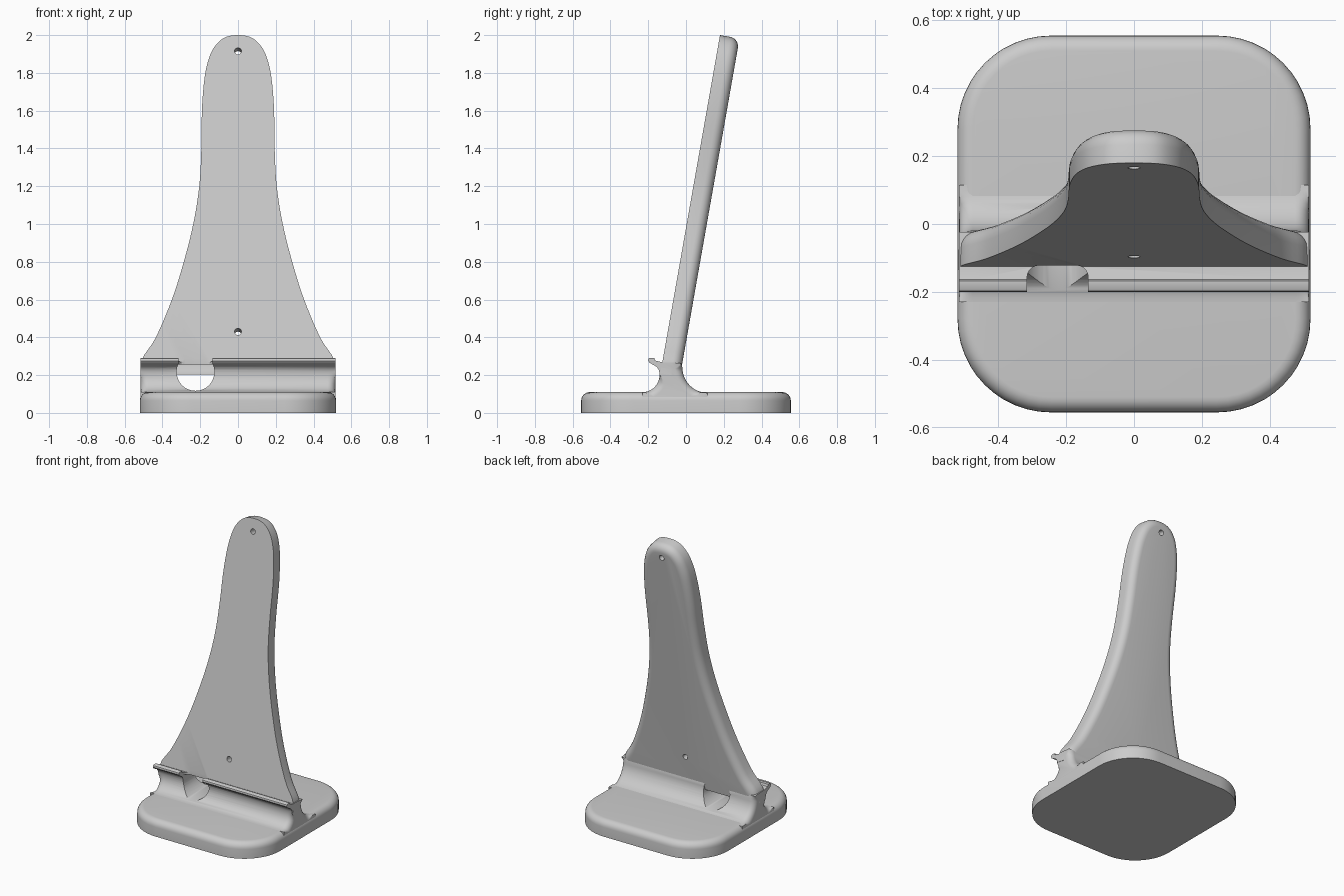
import bpy, bmesh
from math import sin, cos, pi, radians
from mathutils import Vector

cube = bpy.data.objects.get("Cube")
if cube:
    bpy.data.objects.remove(cube, do_unlink=True)

grey = bpy.data.materials.new("light_grey")
grey.use_nodes = True
GREY = (0.6, 0.6, 0.6, 1)
grey.diffuse_color = GREY
grey.node_tree.nodes["Principled BSDF"].inputs["Base Color"].default_value = GREY


def arc(cx, cy, r, a0, a1, n=10):
    """Points on an arc, angles in degrees."""
    angles = [radians(a0 + (a1 - a0) * i / n) for i in range(n + 1)]
    return [(cx + r * cos(a), cy + r * sin(a)) for a in angles]


def spline(pts, steps=5):
    """Smooth curve through the points."""
    p = [Vector(q) for q in pts]
    p = [2 * p[0] - p[1]] + p + [2 * p[-1] - p[-2]]
    out = []
    for a, b, c, d in zip(p, p[1:], p[2:], p[3:]):
        for k in range(steps):
            t = k / steps
            out.append((2 * b + (c - a) * t + (2 * a - 5 * b + 4 * c - d) * t * t
                        + (3 * b - a - 3 * c + d) * t ** 3) / 2)
    return out + [p[-2]]


def loft(name, outline, layers, place, weight=lambda p: 1):
    """Stack a counter-clockwise outline in (depth, inset) layers."""
    pts = [Vector(q) for q in outline]
    normals = []
    for i, p in enumerate(pts):
        tangent = ((p - pts[i - 1]).normalized()
                   + (pts[(i + 1) % len(pts)] - p).normalized()).normalized()
        normals.append(Vector((-tangent.y, tangent.x)) * weight(p))
    bm = bmesh.new()
    rings = [[bm.verts.new(place(*(p + n * inset), depth)) for p, n in zip(pts, normals)]
             for depth, inset in layers]
    for low, high in zip(rings, rings[1:]):
        for i in range(len(pts)):
            bm.faces.new((low[i - 1], low[i], high[i], high[i - 1]))
    bm.faces.new(rings[0][::-1])
    bm.faces.new(rings[-1])
    bmesh.ops.recalc_face_normals(bm, faces=bm.faces)
    mesh = bpy.data.meshes.new(name)
    bm.to_mesh(mesh)
    bm.free()
    mesh.materials.append(grey)
    obj = bpy.data.objects.new(name, mesh)
    bpy.context.collection.objects.link(obj)
    return obj


def rounded(depth, r, steps=6):
    """Layers of a rounded edge that ends at the given depth."""
    return [(depth - r + r * sin(a), r - r * cos(a))
            for a in (pi / 2 * i / steps for i in range(steps + 1))]


def cut(tool, *targets):
    """Cut the tool out of each target with the first solver that gives a solid."""
    for target in targets:
        for solver in ('MANIFOLD', 'EXACT', 'FLOAT'):
            mod = target.modifiers.new("cut", 'BOOLEAN')
            mod.operation, mod.solver, mod.object = 'DIFFERENCE', solver, tool
            graph = bpy.context.evaluated_depsgraph_get()
            mesh = bpy.data.meshes.new_from_object(target.evaluated_get(graph))
            target.modifiers.remove(mod)
            before = len(target.data.vertices)
            if len(mesh.vertices) > before / 2 and len(mesh.vertices) != before:
                target.data = mesh
                break
    bpy.data.objects.remove(tool, do_unlink=True)


# Base slab with round corners
R, BX, BY, BASE_H = 0.275, 0.52, 0.555, 0.11
corners = [(1, 1, 0), (-1, 1, 90), (-1, -1, 180), (1, -1, 270)]
slab = [p for sx, sy, a in corners
        for p in arc(sx * (BX - R), sy * (BY - R), R, a, a + 90, 12)]
base = loft("base", slab, [(0, 0)] + rounded(BASE_H, 0.045), lambda x, y, d: (x, y, d))

# Leaning back plate, flat in front and rounded behind
TILT = radians(10)
S, C = sin(TILT), cos(TILT)
FOOT = Vector((0, -0.125, 0.27))


def on_plate(x, z, d):
    v = (z - FOOT.z) / C
    return FOOT + Vector((x, v * S + d * C, v * C - d * S))


half = [(0.517, 0.21), (0.505, 0.29), (0.435, 0.4), (0.35, 0.6), (0.287, 0.8),
        (0.237, 1.0), (0.205, 1.2), (0.194, 1.4), (0.191, 1.6), (0.18, 1.75),
        (0.162, 1.85), (0.13, 1.93), (0.075, 1.985)]
outline = half + [(0, 2.0)] + [(-x, z) for x, z in reversed(half)]
plate = loft("back_plate", spline(outline), [(0, 0)] + rounded(0.105, 0.05), on_plate)

# Cross beam with a lipped shelf in front and a wide fillet behind
lip = [(-0.157, 0.245), (-0.18, 0.258), (-0.195, 0.267), (-0.2, 0.276), (-0.198, 0.287),
       (-0.192, 0.291), (-0.168, 0.291), (-0.163, 0.277), (-0.125, 0.268)]
front = [(-0.23, 0.05)] + arc(-0.23, 0.2, 0.09, -90, 20, 12) + lip
back = [(-0.08, 0.268), (-0.024, 0.262)] + arc(0.115, 0.24, 0.134, 180, 270, 12) + [(0.115, 0.05)]
ends = rounded(0.515, 0.04)


def beam_rounding(p):
    top = (0.262 - p.y) / 0.02 if p.x > -0.05 else (0.2 - p.y) / 0.04
    return max(0, min(1, top, (p.y - BASE_H) / 0.01))


beam = loft("cross_beam", (front + back)[::-1],
            [(-d, i) for d, i in reversed(ends)] + ends,
            lambda y, z, d: (d, y, z), beam_rounding)

# Cable tunnel through the beam
HX = -0.225
tunnel = loft("tunnel_cutter", arc(HX, 0.217, 0.1, 157, 383, 28),
              [(-0.4, 0), (0.4, 0)], lambda x, z, d: (x, d, z))
cut(tunnel, beam, plate)

# Cable slot in the shelf and lip
slot_outline = ([(HX - 0.09, -0.3), (HX + 0.09, -0.3)]
                + arc(HX + 0.055, -0.157, 0.035, 0, 90, 5)
                + arc(HX - 0.055, -0.157, 0.035, 90, 180, 5))
slot = loft("slot_cutter", slot_outline, [(0.2, 0), (0.35, 0)], lambda x, y, d: (x, y, d))
cut(slot, beam, plate)

# Two screw holes through the plate
for z in (0.43, 1.915):
    hole = loft("hole_cutter", arc(0, z, 0.018, 0, 345, 23),
                [(-0.1, 0), (0.25, 0)], on_plate)
    cut(hole, plate)

# Smooth shading with sharp edges kept
bpy.ops.object.select_all(action='DESELECT')
for part in (base, plate, beam):
    part.select_set(True)
bpy.context.view_layer.objects.active = plate
bpy.ops.object.shade_smooth_by_angle(angle=radians(35))
